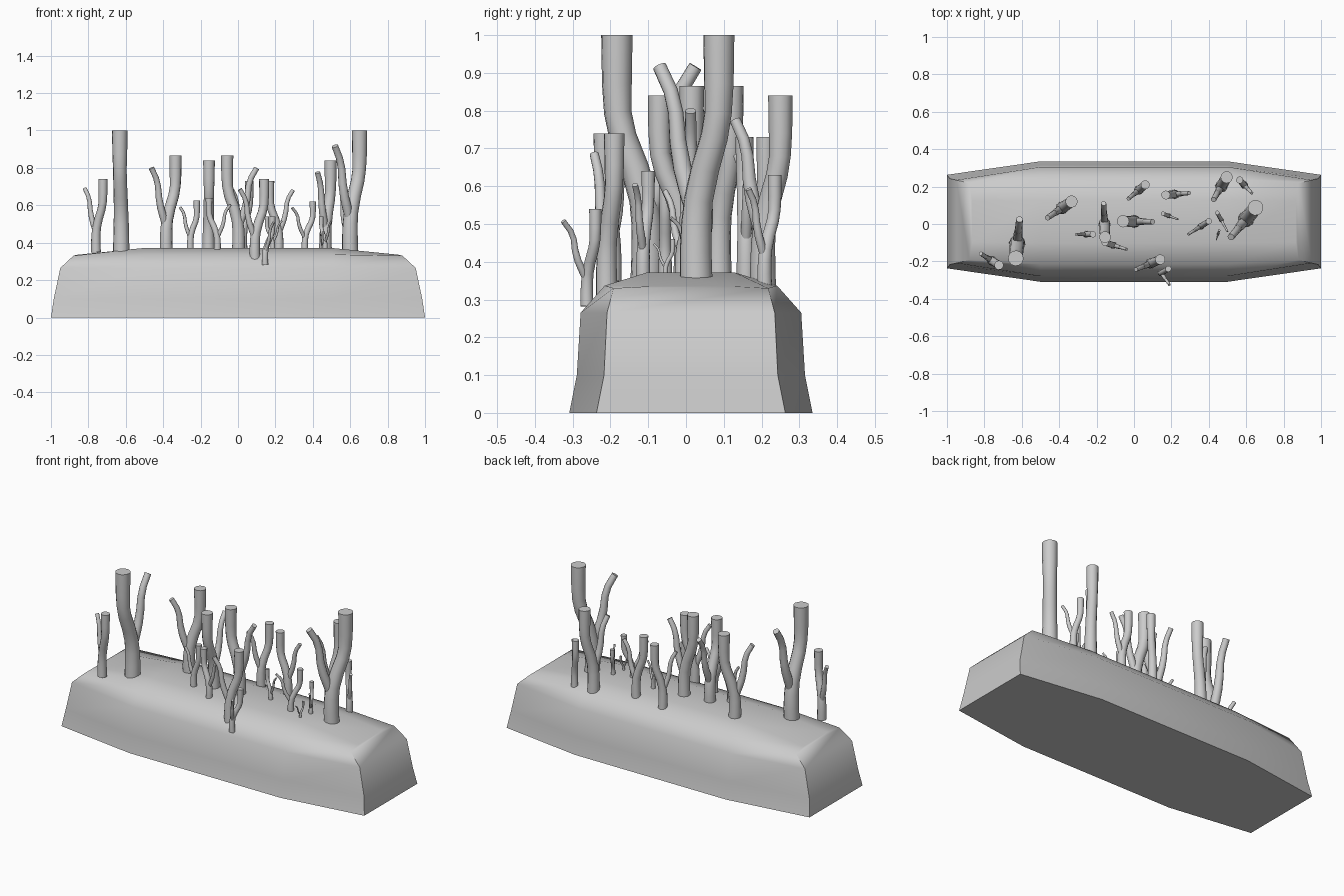
import bpy, bmesh, math
from mathutils import Vector

if "Cube" in bpy.data.objects:
    bpy.data.objects.remove(bpy.data.objects["Cube"])


def smooth(obj, angle):
    bpy.ops.object.select_all(action='DESELECT')
    obj.select_set(True)
    bpy.context.view_layer.objects.active = obj
    if obj.type == 'CURVE':
        bpy.ops.object.convert(target='MESH')
    bpy.ops.object.shade_smooth_by_angle(angle=math.radians(angle))


# Rock base: stacked eight-sided rings, narrower at the ends
CY = 0.013
# (z, end x, end half width, middle half width, middle z)
LEVELS = [(0, 1.0, .25, .322, 0), (.1, .985, .23, .302, .1),
          (.265, .95, .222, .292, .265), (.33, .88, .205, .228, .337),
          (.335, .865, .11, .115, .372)]
bm = bmesh.new()
rings = []
for z, ex, ew, mw, mz in LEVELS:
    pts = [(-ex, -ew, z), (-.5, -mw, mz), (.5, -mw, mz), (ex, -ew, z),
           (ex, ew, z), (.5, mw, mz), (-.5, mw, mz), (-ex, ew, z)]
    rings.append([bm.verts.new((x, y + CY, h)) for x, y, h in pts])
for a, b in zip(rings, rings[1:]):
    for i in range(8):
        j = (i + 1) % 8
        bm.faces.new((a[i], a[j], b[j], b[i]))
bm.faces.new(rings[0][::-1])
t = rings[-1]
for q in ((0, 1, 6, 7), (1, 2, 5, 6), (2, 3, 4, 5)):
    bm.faces.new([t[i] for i in q])
bmesh.ops.recalc_face_normals(bm, faces=bm.faces)
me = bpy.data.meshes.new("rock_base")
bm.to_mesh(me)
bm.free()
rock = bpy.data.objects.new("rock_base", me)
bpy.context.collection.objects.link(rock)
smooth(rock, 50)

# Stalk shape: (sideways fraction, height fraction, radius at full size)
TRUNK = [(0, -.03, .043), (-.03, .1, .042), (0, .22, .04), (.1, .32, .038),
         (.4, .45, .037), (.8, .58, .036), (.97, .68, .036), (1, .8, .039), (1, 1, .041)]
BRANCH = [(0, .22, .02), (.22, .36, .025), (.38, .45, .024), (.5, .56, .022),
          (.56, .68, .02), (.7, .77, .019), (1, .87, .018)]


def stalk(name, top, tip, z_top, z_base=.36, base=None):
    top, tip = Vector(top), Vector(tip)
    base = Vector(base) if base else top.lerp(tip, .38)
    h = z_top - z_base
    cu = bpy.data.curves.new(name, 'CURVE')
    cu.dimensions = '3D'
    cu.bevel_depth = 1
    cu.bevel_resolution = 4
    cu.use_fill_caps = True
    for path, end in ((TRUNK, top), (BRANCH, tip)):
        sp = cu.splines.new('POLY')
        sp.points.add(len(path) - 1)
        for p, (u, v, r) in zip(sp.points, path):
            xy = base.lerp(end, u) if u >= 0 else base + (end - base) * u
            p.co = (xy.x, xy.y, z_base + v * h, 1)
            p.radius = r * h / .63
    ob = bpy.data.objects.new(name, cu)
    bpy.context.collection.objects.link(ob)
    smooth(ob, 45)


# Branching stalks: trunk top xy, branch tip xy, top height, optional root
STALKS = [
    ((-.632, -.183), (-.612, .025), 1.0),
    ((-.722, -.22), (-.82, -.158), .74),
    ((-.334, .12), (-.463, .033), .865),
    ((.65, .087), (.518, -.07), 1.0),
    ((.06, .21), (-.03, .135), .73),
    ((.495, .25), (.425, .13), .84, .34),
    ((-.058, .015), (.1, .012), .865),
    ((-.155, -.07), (-.162, .11), .84),
    ((.14, -.19), (.01, -.243), .74, .32),
    ((.184, -.24), (.19, -.325), .54, .29, (.145, -.262)),
    ((.17, .155), (.295, .165), .73),
    ((.565, .235), (.63, .165), .63, .34),
    ((.4, .015), (.29, -.055), .62),
    ((.445, .06), (.5, -.04), .54),
    ((-.155, -.1), (-.04, -.135), .64),
    ((-.22, -.055), (-.31, -.055), .625),
    ((.155, .055), (.235, .025), .54),
    ((.455, -.035), (.44, -.085), .46),
]
for n, args in enumerate(STALKS, 1):
    stalk(f"coral_stalk_{n}", *args)
